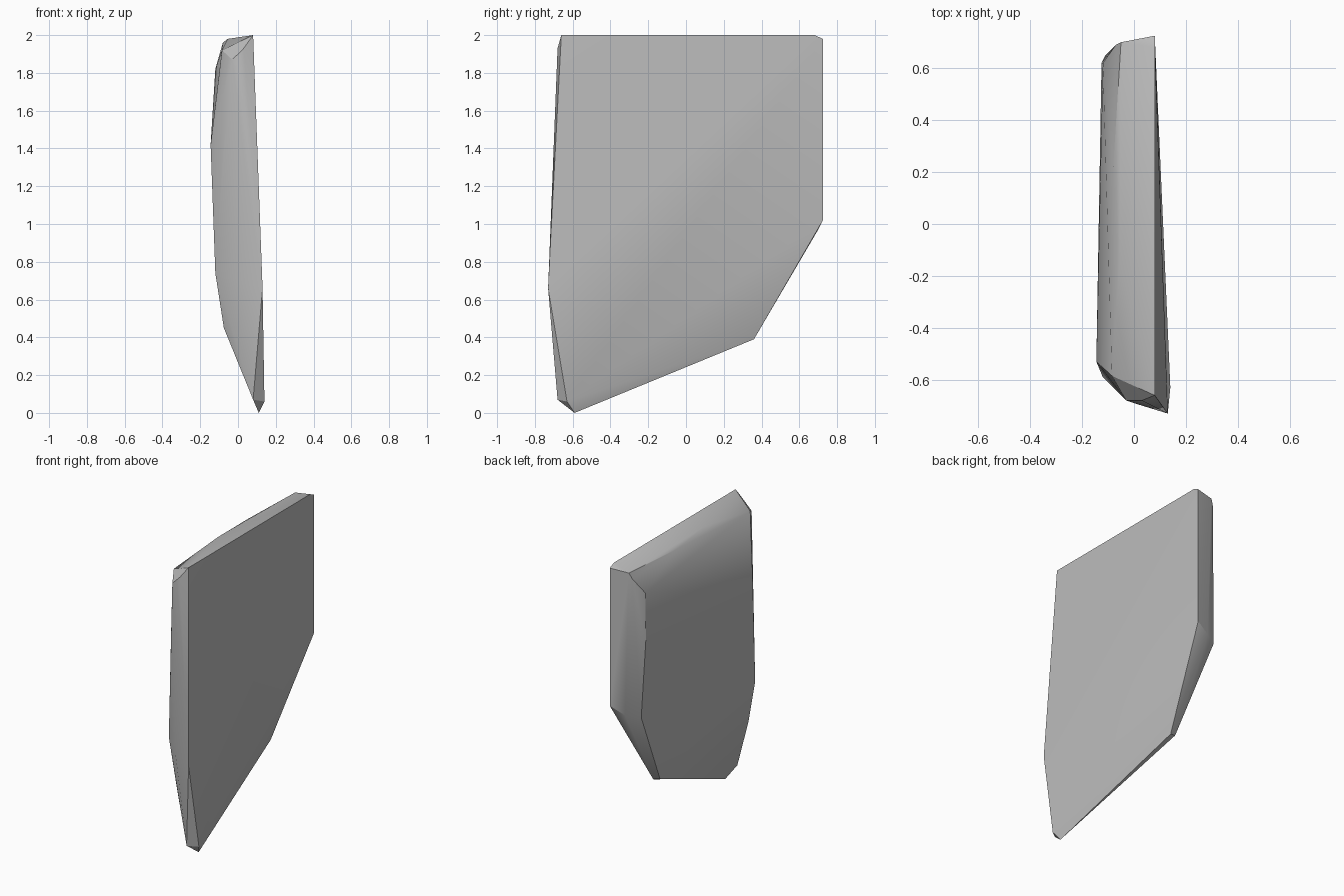
import bpy
import bmesh
import math

default_cube = bpy.data.objects.get("Cube")
if default_cube:
    bpy.data.objects.remove(default_cube, do_unlink=True)


def make_material(name, colour):
    """Plain flat colour for viewport and render."""
    material = bpy.data.materials.new(name)
    material.use_nodes = True
    material.diffuse_color = colour
    shader = material.node_tree.nodes["Principled BSDF"]
    shader.inputs["Base Color"].default_value = colour
    shader.inputs["Roughness"].default_value = 0.8
    return material


def make_hull(name, corner_groups, material, smooth_degrees):
    """Wrap groups of corner points in one faceted convex shell."""
    mesh = bpy.data.meshes.new(name)
    shell = bmesh.new()
    for group in corner_groups:
        for corner in group:
            shell.verts.new(corner)
    result = bmesh.ops.convex_hull(shell, input=shell.verts[:])
    # Drop any corners that ended up inside the shell
    unused = [v for v in shell.verts if not v.link_faces]
    bmesh.ops.delete(shell, geom=unused, context='VERTS')
    bmesh.ops.recalc_face_normals(shell, faces=shell.faces[:])
    shell.to_mesh(mesh)
    shell.free()
    mesh.materials.append(material)

    slab = bpy.data.objects.new(name, mesh)
    bpy.context.collection.objects.link(slab)
    bpy.ops.object.select_all(action='DESELECT')
    slab.select_set(True)
    bpy.context.view_layer.objects.active = slab
    bpy.ops.object.shade_smooth_by_angle(angle=math.radians(smooth_degrees))
    return slab


# Large split face of the slab
split_face = [
    (.08, -.66, 2), (.08, .68, 2), (.08, .725, 1.98), (.08, .725, 1.02),
    (0, .36, .39), (.11, -.59, 0), (.14, -.63, .06), (.13, -.73, .66),
]

# Worn outer face, following its rounded rim
outer_face = [
    (-.12, .62, 1.82), (-.125, .62, 1.5), (-.11, .65, .96),
    (-.045, .35, .4), (-.075, -.58, .45), (-.12, -.59, .74),
    (-.145, -.53, 1.42), (-.085, -.585, 1.92),
]

# Chipped shoulders along the top
top_chips = [
    (-.055, -.14, 1.98), (-.08, .22, 1.96),
    (-.05, .7, 1.97), (-.07, .69, 1.93),
]

# Chips down the front and back edges
edge_chips = [
    (.03, -.68, 1.93), (-.03, -.68, 1.87), (0, -.69, .7),
    (.08, -.68, .07), (-.02, .7, .97),
]

stone = make_material("stone grey", (.5, .5, .5, 1))
make_hull("stone_slab", [split_face, outer_face, top_chips, edge_chips], stone, 30)
